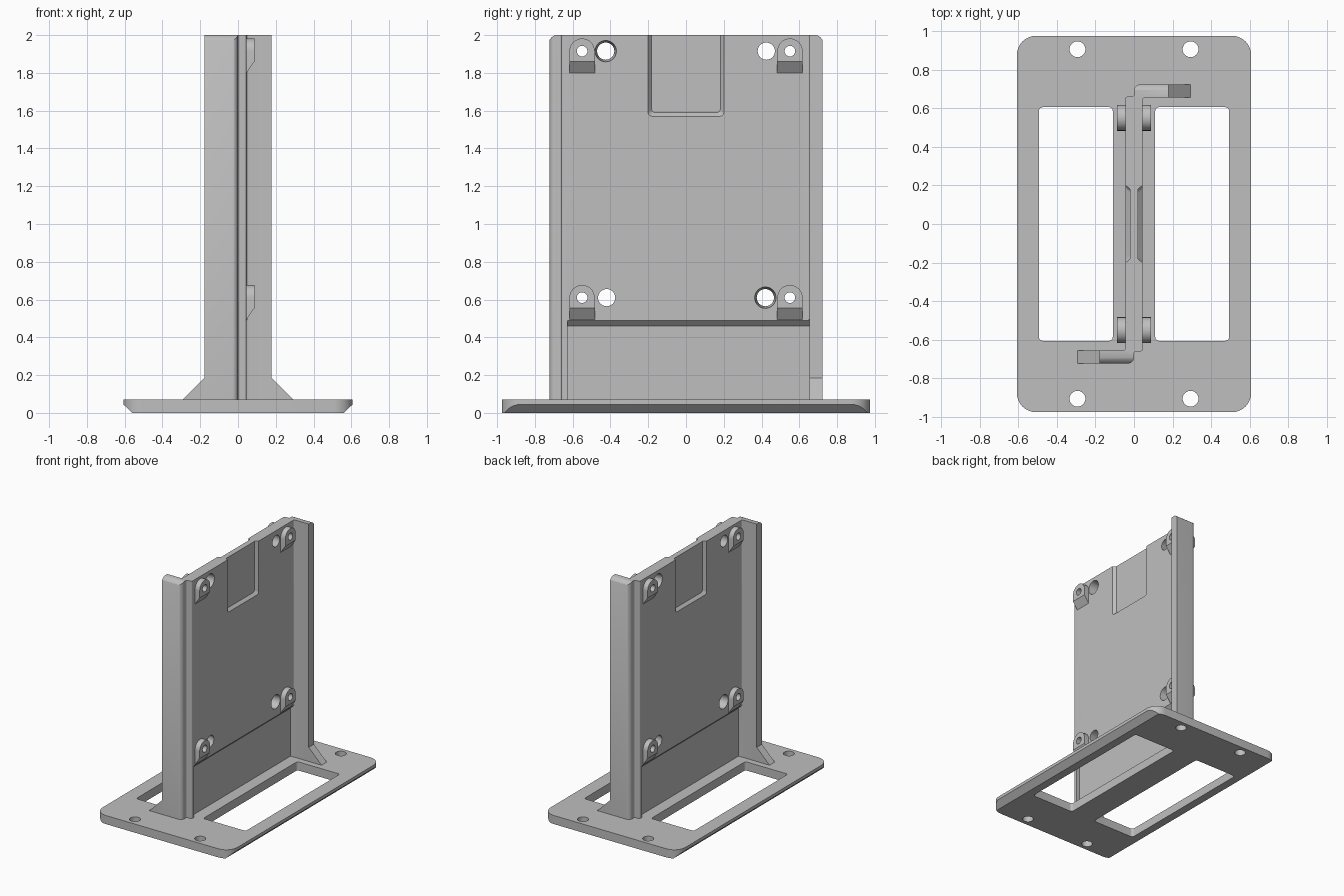
import bpy, bmesh, math
from mathutils import Matrix, Vector

cube = bpy.data.objects.get("Cube")
if cube:
    bpy.data.objects.remove(cube)

grey = bpy.data.materials.new("plain grey")
grey.use_nodes = True
colour = (0.52, 0.52, 0.52, 1)
grey.diffuse_color = colour
grey.node_tree.nodes["Principled BSDF"].inputs["Base Color"].default_value = colour

PLACE = {  # how a flat outline and its depth map to space
    "x": lambda a, b, d: (d, a, b),
    "y": lambda a, b, d: (a, d, b),
    "z": lambda a, b, d: (a, b, d),
}
HALF_TURN = Matrix.Rotation(math.pi, 4, "Z")


def rounded(corners, steps=8):
    """Outline with each (a, b, radius) corner, all right angles, rounded off."""
    out = []
    for i, (a, b, r) in enumerate(corners):
        p = Vector((a, b))
        if r == 0:
            out.append(p)
            continue
        u = (Vector(corners[i - 1][:2]) - p).normalized()
        v = (Vector(corners[(i + 1) % len(corners)][:2]) - p).normalized()
        centre = p + (u + v) * r
        for k in range(steps + 1):
            t = math.pi / 2 * k / steps
            out.append(centre - v * r * math.cos(t) - u * r * math.sin(t))
    return out


def rect(a0, a1, b0, b1, r=0):
    return rounded([(a0, b0, r), (a1, b0, r), (a1, b1, r), (a0, b1, r)])


def circle(a, b, r, n=32):
    return [(a + r * math.cos(2 * math.pi * k / n), b + r * math.sin(2 * math.pi * k / n))
            for k in range(n)]


def prism(name, outline, axis, d0, d1, turn=False, adjust=None):
    """Extrude an outline along an axis; adjust may move single vertices."""
    bm = bmesh.new()
    rings = [[bm.verts.new(PLACE[axis](p[0], p[1], d)) for p in outline] for d in (d0, d1)]
    bm.faces.new(rings[0][::-1])
    bm.faces.new(rings[1])
    n = len(outline)
    for i in range(n):
        j = (i + 1) % n
        bm.faces.new((rings[0][i], rings[0][j], rings[1][j], rings[1][i]))
    if adjust:
        for v in bm.verts:
            adjust(v.co)
    if turn:
        bm.transform(HALF_TURN)
    bmesh.ops.recalc_face_normals(bm, faces=bm.faces)
    mesh = bpy.data.meshes.new(name)
    bm.to_mesh(mesh)
    bm.free()
    mesh.materials.append(grey)
    ob = bpy.data.objects.new(name, mesh)
    bpy.context.collection.objects.link(ob)
    return ob


def combine(ob, other, operation):
    """Apply a boolean and remove the helper."""
    other.hide_render = True
    mod = ob.modifiers.new("boolean", "BOOLEAN")
    mod.operation, mod.object, mod.solver = operation, other, "EXACT"
    bpy.context.view_layer.update()
    mesh = bpy.data.meshes.new_from_object(ob.evaluated_get(bpy.context.evaluated_depsgraph_get()))
    ob.modifiers.clear()
    ob.data = mesh
    bpy.data.objects.remove(other)


# Base plate with undercut long sides, two windows and four screw holes
base = prism("base_plate", rect(-0.607, 0.607, -0.975, 0.975, 0.1), "z", 0, 0.07)
undercut = [(-0.555, -0.005), (0.555, -0.005), (0.607, 0.045), (0.65, 0.045), (0.65, 0.1),
            (-0.65, 0.1), (-0.65, 0.045), (-0.607, 0.045)]
combine(base, prism("undercut", undercut, "y", -1.1, 1.1), "INTERSECT")
for turn in (False, True):
    combine(base, prism("window", rect(0.11, 0.493, -0.605, 0.605, 0.02), "z", -0.1, 0.2, turn),
            "DIFFERENCE")
    for y in (-0.905, 0.905):
        combine(base, prism("screw_hole", circle(0.293, y, 0.041), "z", -0.1, 0.2, turn),
                "DIFFERENCE")

# Upright wall with an opposite flange at each end, rounded at the top
bend = [(0.045, 0.655, 0.012), (0.178, 0.655, 0), (0.178, 0.722, 0), (0, 0.722, 0.03),
        (0, 0.66, 0.012), (-0.045, 0.66, 0.012)]
bend += [(-x, -y, r) for x, y, r in bend]
wall = prism("upright_wall", rounded(bend), "z", 0.06, 2)
crown = rounded([(-0.73, 0, 0), (0.73, 0, 0), (0.73, 2.005, 0.06), (-0.73, 2.005, 0.06)])
combine(wall, prism("crown", crown, "x", -1, 1), "INTERSECT")

# Mounting bosses on both sides
def boss_outline(y, z):
    w = 0.067
    top = [(y + w * math.cos(math.pi * k / 16), z + w * math.sin(math.pi * k / 16))
           for k in range(17)]
    return top + [(y - w, z - 0.122), (y + w, z - 0.122)]


def slope_under(z):
    def adjust(co):
        if co.x > 0.06 and co.z < z - 0.1:
            co.z = z - 0.055
    return adjust


for turn in (False, True):
    for y in (-0.55, 0.55):
        for z in (0.61, 1.915):
            combine(wall, prism("boss", boss_outline(y, z), "x", 0.04, 0.087, turn,
                                slope_under(z)), "UNION")

# Recessed lower panel and tapered top pocket on both sides
def taper(co):
    if co.x > 0.04:
        co.y *= 0.205 / 0.182
        co.z -= 0.024


panel = [(0.015, 0), (0.015, 0.46), (0.05, 0.495), (0.12, 0.495), (0.12, 0)]
for turn in (False, True):
    combine(wall, prism("panel", panel, "y", -0.628, 0.654, turn), "DIFFERENCE")
    combine(wall, prism("pocket", rect(-0.182, 0.182, 1.59, 2.1, 0.02), "x", 0.022, 0.05,
                        turn, taper), "DIFFERENCE")

# Small holes through the bosses, larger flared holes beside them
for y in (-0.55, 0.55):
    for z in (0.61, 1.915):
        combine(wall, prism("boss_hole", circle(y, z, 0.028), "x", -0.2, 0.2), "DIFFERENCE")
for turn in (False, True):
    for y, z in ((-0.425, 1.915), (0.42, 0.61)):
        def flare(co, y=y, z=z):
            if co.x > 0:
                co.y = y + (co.y - y) * 1.27
                co.z = z + (co.z - z) * 1.27
        combine(wall, prism("cable_hole", circle(y, z, 0.045), "x", -0.05, 0.05, turn, flare),
                "DIFFERENCE")

# Triangular gusset at the foot of each flange
gussets = [prism(side + "_gusset", [(0.17, 0.06), (0.303, 0.06), (0.178, 0.185), (0.17, 0.185)],
                 "y", 0.655, 0.722, turn) for side, turn in (("back", False), ("front", True))]

bpy.ops.object.select_all(action="DESELECT")
for ob in [base, wall] + gussets:
    ob.select_set(True)
bpy.context.view_layer.objects.active = wall
bpy.ops.object.shade_smooth_by_angle(angle=math.radians(30))
